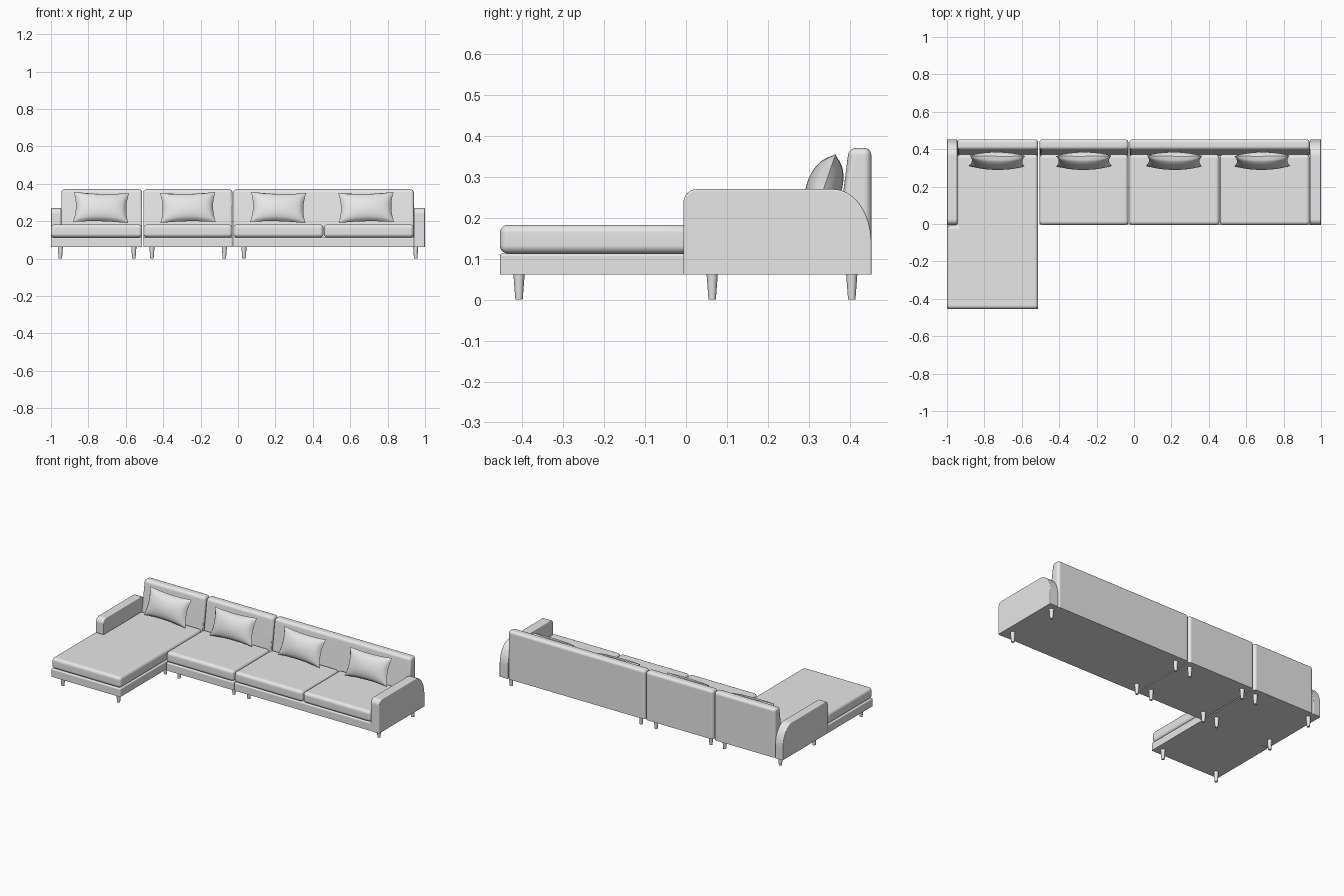
import bpy, bmesh, math
from mathutils import Matrix

cube = bpy.data.objects.get("Cube")
if cube:
    bpy.data.objects.remove(cube, do_unlink=True)

GREY = (0.8, 0.8, 0.8, 1)
fabric = bpy.data.materials.new("light_grey")
fabric.diffuse_color = GREY
fabric.use_nodes = True
for node in fabric.node_tree.nodes:
    if node.type == 'BSDF_PRINCIPLED':
        node.inputs["Base Color"].default_value = GREY

FLOOR = 0.062        # underside of the frame
SEAM = 0.113         # between frame and seat cushion
SEAT = 0.183         # top of the seat cushions
BACK_Y = 0.453
FRONT_Y = -0.004
CHAISE_Y = -0.455


def finish(bm, name):
    """Turn a bmesh into a smooth shaded object."""
    bmesh.ops.recalc_face_normals(bm, faces=bm.faces[:])
    mesh = bpy.data.meshes.new(name)
    bm.to_mesh(mesh)
    bm.free()
    mesh.materials.append(fabric)
    for poly in mesh.polygons:
        poly.use_smooth = True
    mesh.set_sharp_from_angle(angle=math.radians(40))
    obj = bpy.data.objects.new(name, mesh)
    bpy.context.collection.objects.link(obj)
    mod = obj.modifiers.new("Weighted Normals", 'WEIGHTED_NORMAL')
    mod.keep_sharp = True
    return obj


def prism(name, outline, axis, lo, hi, radius, rule=lambda a, b: True):
    """Extrude an outline along x or z and round the edges chosen by rule."""
    bm = bmesh.new()
    place = (lambda p: (lo, *p)) if axis == 'x' else (lambda p: (*p, lo))
    face = bm.faces.new([bm.verts.new(place(p)) for p in outline])
    new = bmesh.ops.extrude_face_region(bm, geom=[face])["geom"]
    step = (hi - lo, 0, 0) if axis == 'x' else (0, 0, hi - lo)
    bmesh.ops.translate(bm, vec=step, verts=[v for v in new if isinstance(v, bmesh.types.BMVert)])
    bmesh.ops.recalc_face_normals(bm, faces=bm.faces[:])
    edges = [e for e in bm.edges if rule(e.verts[0].co, e.verts[1].co)]
    bmesh.ops.bevel(bm, geom=edges, offset=radius, segments=5, profile=0.5, affect='EDGES')
    return finish(bm, name)


def rect(x0, x1, y0, y1):
    return [(x0, y0), (x1, y0), (x1, y1), (x0, y1)]


def arc(cy, cz, ry, rz, start, end, steps):
    angles = [math.radians(start + (end - start) * i / steps) for i in range(steps + 1)]
    return [(cy + ry * math.cos(a), cz + rz * math.sin(a)) for a in angles]


def above_floor(a, b):
    return max(a.z, b.z) > FLOOR + 0.001


# Frames and seat cushions
chaise = [(-1, CHAISE_Y), (-0.512, CHAISE_Y), (-0.512, 0.372),
          (-0.945, 0.372), (-0.945, -0.008), (-1, -0.008)]
prism("chaise_frame", chaise, 'z', FLOOR, SEAM, 0.007, above_floor)
prism("chaise_cushion", chaise, 'z', SEAM, SEAT, 0.02)
for name, x0, x1 in (("middle_frame", -0.505, -0.03), ("end_frame", -0.025, 0.945)):
    prism(name, rect(x0, x1, FRONT_Y, 0.372), 'z', FLOOR, SEAM, 0.007, above_floor)
for name, x0, x1 in (("middle_cushion", -0.505, -0.03),
                     ("end_cushion_right", -0.025, 0.457),
                     ("end_cushion_left", 0.459, 0.94)):
    prism(name, rect(x0, x1, FRONT_Y - 0.002, 0.372), 'z', SEAM, SEAT, 0.02)

# Sloped backrests
back_outline = [(BACK_Y, FLOOR), (BACK_Y, 0.371), (0.398, 0.371), (0.365, SEAM), (0.365, FLOOR)]
for name, x0, x1 in (("chaise_back", -0.945, -0.512),
                     ("middle_back", -0.506, -0.03),
                     ("end_back", -0.025, 0.94)):
    prism(name, back_outline, 'x', x0, x1, 0.018,
          lambda a, b: max(a.z, b.z) > SEAM + 0.01)

# Armrests with a swept rear corner
arm_outline = ([(FRONT_Y - 0.002, FLOOR)]
               + arc(0.026, 0.238, 0.032, 0.032, 180, 90, 8)
               + arc(0.36, 0.14, BACK_Y - 0.36, 0.13, 90, 0, 14)
               + [(BACK_Y, FLOOR)])
for name, x0, x1 in (("right_arm", -1, -0.945), ("left_arm", 0.94, 1)):
    prism(name, arm_outline, 'x', x0, x1, 0.005,
          lambda a, b: abs(a.x - b.x) < 0.001 and above_floor(a, b))


# Tapered legs
def leg(name, x, y):
    bm = bmesh.new()
    bmesh.ops.create_cone(bm, cap_ends=True, segments=20, radius1=0.009, radius2=0.014,
                          depth=FLOOR + 0.004,
                          matrix=Matrix.Translation((x, y, (FLOOR + 0.004) / 2)))
    finish(bm, name)


for i, x in enumerate((-0.95, -0.557, -0.46, -0.073, 0.032, 0.95)):
    leg(f"rear_leg_{i + 1}", x, 0.405)
    leg(f"front_leg_{i + 1}", x, 0.064)
leg("chaise_leg_right", -0.95, -0.408)
leg("chaise_leg_left", -0.557, -0.408)


# Scatter pillows with pinched corners, leaning on the backrest
def pillow(name, x, roll):
    bm = bmesh.new()
    for side in (-1, 1):
        grid = bmesh.ops.create_grid(bm, x_segments=24, y_segments=20, size=1)
        for v in grid["verts"]:
            u, w = v.co.x, v.co.y
            puff = (max(0, 1 - u * u) * max(0, 1 - w * w)) ** 0.5
            v.co = (0.148 * u * (1 - 0.09 * (1 - w * w)),
                    side * 0.043 * puff,
                    0.085 * w * (1 - 0.09 * (1 - u * u)))
    bmesh.ops.remove_doubles(bm, verts=bm.verts[:], dist=0.0003)
    lean = Matrix.Rotation(math.radians(-19), 4, 'X') @ Matrix.Rotation(math.radians(roll), 4, 'Y')
    bm.transform(Matrix.Translation((x, 0.337, 0.273)) @ lean)
    finish(bm, name)


for i, (x, roll) in enumerate(((-0.732, 1.5), (-0.268, -1), (0.215, 1.5), (0.685, -1))):
    pillow(f"pillow_{i + 1}", x, roll)
